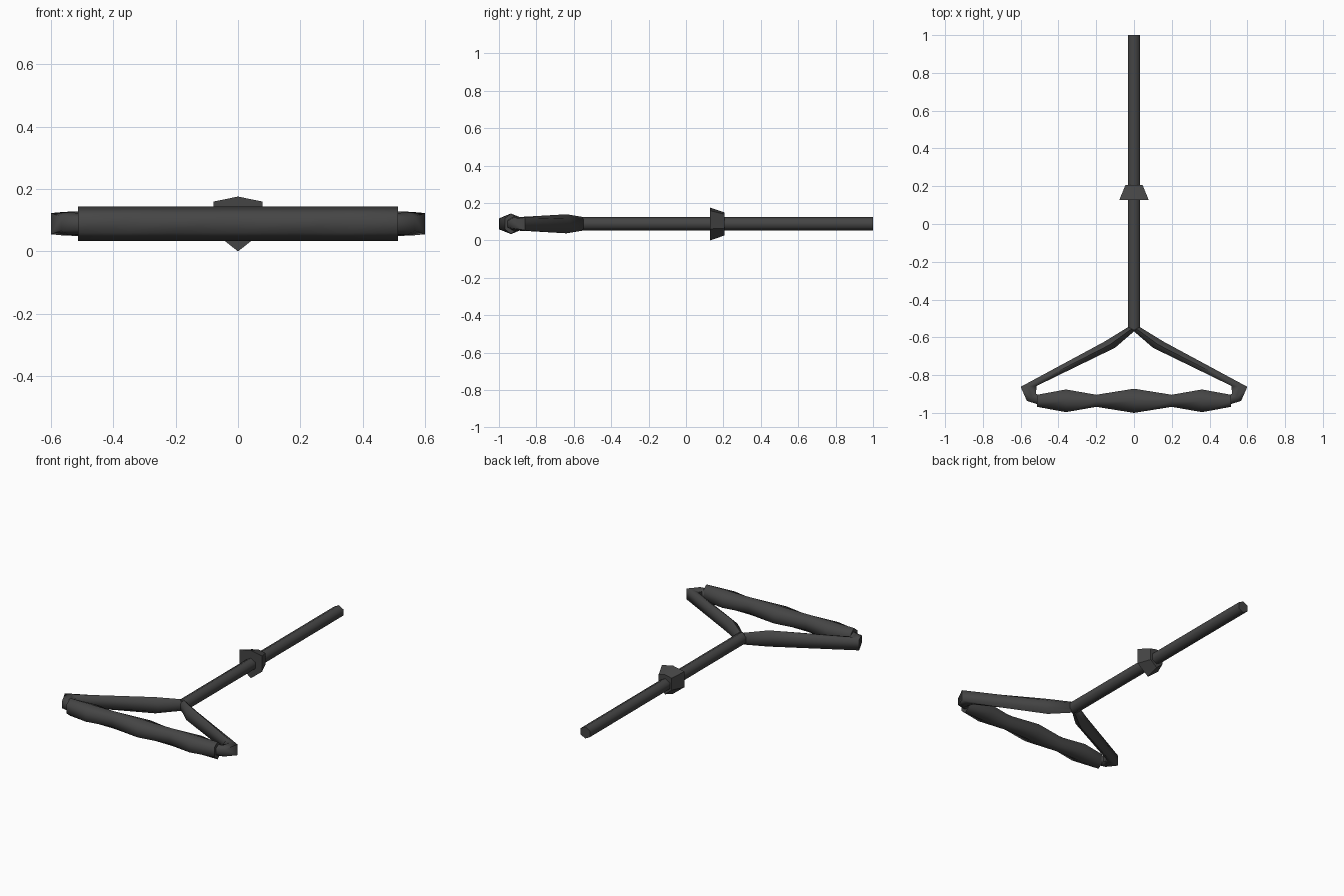
import bpy, bmesh, math

if "Cube" in bpy.data.objects:
    bpy.data.objects.remove(bpy.data.objects["Cube"])

ZC = 0.089  # height of the rope axis

mat = bpy.data.materials.new("dark_rubber")
mat.diffuse_color = (0.06, 0.06, 0.06, 1)
mat.use_nodes = True
mat.node_tree.nodes["Principled BSDF"].inputs["Base Color"].default_value = mat.diffuse_color


def loft(name, rings, angle=65):
    """Skin a list of equal-sized point rings and cap both ends."""
    bm = bmesh.new()
    loops = [[bm.verts.new(p) for p in ring] for ring in rings]
    n = len(loops[0])
    for a, b in zip(loops, loops[1:]):
        for i in range(n):
            j = (i + 1) % n
            bm.faces.new((a[i], a[j], b[j], b[i]))
    bm.faces.new(loops[0])
    bm.faces.new(loops[-1])
    bmesh.ops.recalc_face_normals(bm, faces=bm.faces)
    me = bpy.data.meshes.new(name)
    bm.to_mesh(me)
    bm.free()
    ob = bpy.data.objects.new(name, me)
    bpy.context.collection.objects.link(ob)
    me.materials.append(mat)
    me.shade_smooth()
    me.set_sharp_from_angle(angle=math.radians(angle))
    return ob


def hexagon(a, b, edge, mid):
    """Upright six-sided section between plan points a and b."""
    mx, my = (a[0] + b[0]) / 2, (a[1] + b[1]) / 2
    return [(*a, ZC + edge), (mx, my, ZC + mid), (*b, ZC + edge),
            (*b, ZC - edge), (mx, my, ZC - mid), (*a, ZC - edge)]


# long straight rope
loft("rope", [hexagon((-0.033, y), (0.033, y), 0.019, 0.037) for y in (-0.56, 1.0)])


# tapered float collar on the rope
def collar_ring(y, w, top, shoulder, hip, bottom):
    return [(0, y, top), (w, y, shoulder), (w, y, hip),
            (0, y, bottom), (-w, y, hip), (-w, y, shoulder)]


loft("collar", [collar_ring(0.127, 0.078, 0.176, 0.16, 0.062, 0.0),
                collar_ring(0.207, 0.045, 0.15, 0.14, 0.065, 0.027)], 30)

# grip with three swells
GY = -0.936
grip = [(-0.513, 0.032), (-0.36, 0.06), (-0.2, 0.032), (0, 0.064),
        (0.2, 0.032), (0.36, 0.06), (0.513, 0.032)]
loft("grip", [hexagon((x, GY - w), (x, GY + w), 0.029, 0.055) for x, w in grip])

# bridle arms: outer point, inner point, edge half height, middle half height
arm = [((0.03, -0.545), (-0.004, -0.565), 0.019, 0.037),
       ((0.155, -0.622), (0.1, -0.655), 0.026, 0.051),
       ((0.6, -0.862), (0.515, -0.857), 0.034, 0.038),
       ((0.567, -0.937), (0.52, -0.9), 0.022, 0.036),
       ((0.5, -0.957), (0.5, -0.905), 0.018, 0.034)]
for side, s in (("left", -1), ("right", 1)):
    loft(side + "_arm", [hexagon((s * a[0], a[1]), (s * b[0], b[1]), e, m)
                         for a, b, e, m in arm])
